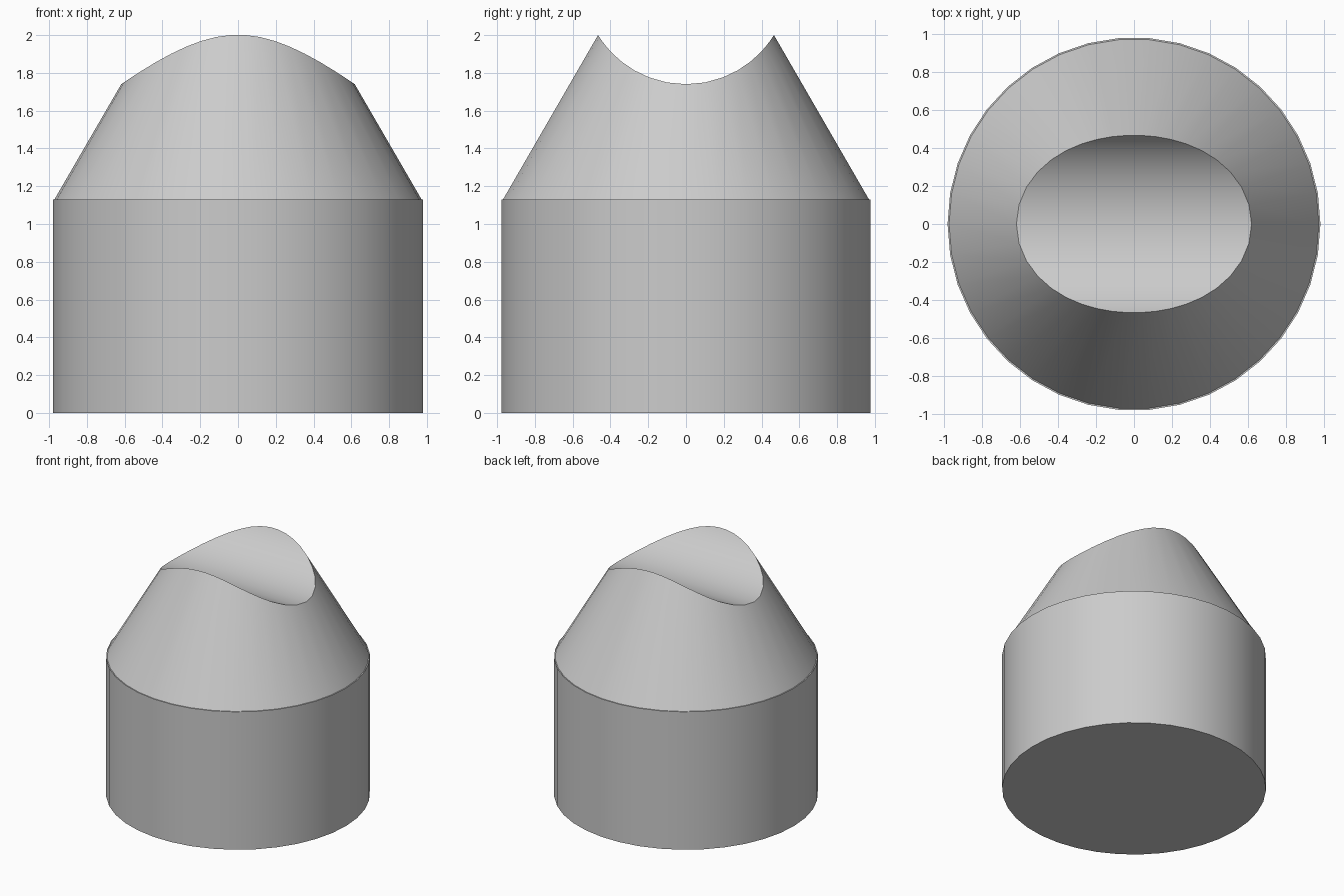
import bpy
import bmesh
from math import sin, cos, sqrt, tau, radians

cube = bpy.data.objects.get("Cube")
if cube:
    bpy.data.objects.remove(cube, do_unlink=True)

SIDES = 38
BODY_R, BODY_H = 0.98, 1.13
CONE_R, TAPER = 0.972, 0.58
SADDLE_R, SADDLE_Z = 0.546, 2.286


def cone_radius(z):
    return CONE_R - TAPER * (z - BODY_H)


def rim_height(angle):
    """Height where the cone meets the cylindrical saddle running along x."""
    low, high = 1.6, 2.1
    for _ in range(40):
        z = (low + high) / 2
        y = cone_radius(z) * sin(angle)
        if z < SADDLE_Z - sqrt(max(SADDLE_R ** 2 - y * y, 0)):
            low = z
        else:
            high = z
    return low


bm = bmesh.new()
angles = [tau * i / SIDES for i in range(SIDES)]


def ring(radius, z):
    return [bm.verts.new((radius * cos(a), radius * sin(a), z)) for a in angles]


# Cylinder, tiny shoulder ledge, cone, saddle rim
rings = [ring(BODY_R, 0), ring(BODY_R, BODY_H), ring(CONE_R, BODY_H)]
rim = []
for a in angles:
    z = rim_height(a)
    r = cone_radius(z)
    rim.append(bm.verts.new((r * cos(a), r * sin(a), z)))
rings.append(rim)

bm.faces.new(rings[0][::-1])
for lower, upper in zip(rings, rings[1:]):
    for i in range(SIDES):
        j = (i + 1) % SIDES
        bm.faces.new((lower[i], lower[j], upper[j], upper[i]))

# Saddle strips join each rim point to its mirror across x
half = SIDES // 2
quarter = half // 2
for i in range(-quarter, quarter):
    bm.faces.new((rim[i], rim[i + 1], rim[half - i - 1], rim[(half - i) % SIDES]))
bmesh.ops.recalc_face_normals(bm, faces=bm.faces)

mesh = bpy.data.meshes.new("saddle_topped_post")
bm.to_mesh(mesh)
bm.free()
post = bpy.data.objects.new("saddle_topped_post", mesh)
bpy.context.collection.objects.link(post)

# Plain grey
grey = bpy.data.materials.new("light_grey")
grey.use_nodes = True
colour = (0.6, 0.6, 0.6, 1)
grey.diffuse_color = colour
grey.node_tree.nodes["Principled BSDF"].inputs["Base Color"].default_value = colour
mesh.materials.append(grey)

bpy.ops.object.select_all(action="DESELECT")
post.select_set(True)
bpy.context.view_layer.objects.active = post
bpy.ops.object.shade_smooth_by_angle(angle=radians(25))
